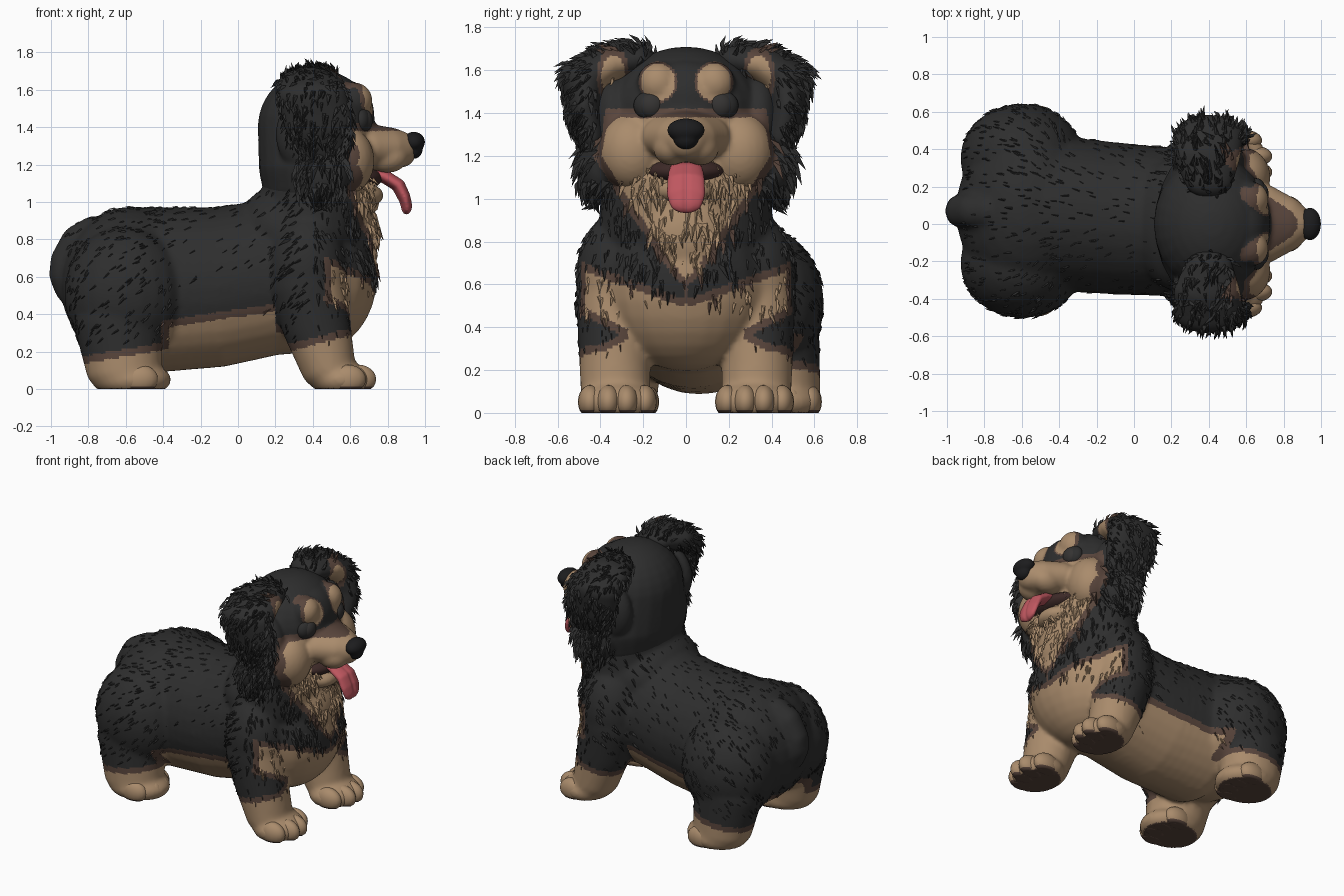
import bpy, bmesh, math, random
from mathutils import Vector, Matrix

if "Cube" in bpy.data.objects:
    bpy.data.objects.remove(bpy.data.objects["Cube"])

random.seed(4)

def mat(name, r, g, b):
    m = bpy.data.materials.new(name)
    m.diffuse_color = (r, g, b, 1)
    m.use_nodes = True
    m.node_tree.nodes["Principled BSDF"].inputs["Base Color"].default_value = m.diffuse_color
    return m

BLACK = mat("black fur", .027, .027, .027)
TAN = mat("tan fur", .40, .26, .15)
BROWN = mat("dark brown fur", .10, .06, .045)
PINK = mat("tongue pink", .52, .095, .115)
NOSE = mat("nose black", .012, .012, .013)
EYE = mat("eye grey", .035, .033, .032)
MOUTH = mat("mouth dark", .045, .022, .020)
FUR = [BLACK, TAN, BROWN]

def blob(bm, c, r, seg=24):
    bmesh.ops.create_uvsphere(bm, u_segments=seg, v_segments=seg * 2 // 3, radius=1,
                              matrix=Matrix.Translation(c) @ Matrix.Diagonal((*r, 1)))

def chain(bm, pts, n=6):
    # ellipsoids interpolated along a path of (centre, radii)
    for (c0, r0), (c1, r1) in zip(pts, pts[1:]):
        for i in range(n + 1):
            t = i / n
            blob(bm, Vector(c0).lerp(Vector(c1), t), Vector(r0).lerp(Vector(r1), t))

def finish(bm, name, mats, voxel=0, smooth=6):
    me = bpy.data.meshes.new(name)
    bm.to_mesh(me)
    bm.free()
    ob = bpy.data.objects.new(name, me)
    bpy.context.collection.objects.link(ob)
    if voxel:
        m = ob.modifiers.new("fuse", 'REMESH')
        m.mode, m.voxel_size = 'VOXEL', voxel
        m = ob.modifiers.new("soften", 'SMOOTH')
        m.factor, m.iterations = .5, smooth
        dg = bpy.context.evaluated_depsgraph_get()
        new = bpy.data.meshes.new_from_object(ob.evaluated_get(dg))
        ob.modifiers.clear()
        ob.data = new
    me = ob.data
    for m in mats:
        me.materials.append(m)
    for v in me.vertices:
        v.co.z = max(v.co.z, 0)
    for p in me.polygons:
        p.use_smooth = True
    return ob

def interp(x, pts):
    for (a, u), (b, v) in zip(pts, pts[1:]):
        if x <= b:
            return u + (v - u) * max(0, x - a) / (b - a)
    return pts[-1][1]

BIB = [(.60, -.03), (.64, .02), (.8, .13), (.9, .2), (1.0, .27), (1.1, .33), (1.2, .395), (1.4, .36)]

# Coat pattern: signed margin inside the tan areas, with a brown rim
def coat(p, n):
    x, y, z = p
    a = abs(y)
    if n.z < -.8 and z < .012:
        return 2
    ztop = .49 + .36 * a
    d = min(x - (.62 if z > 1 else .58), 1.38 - z, interp(z, BIB) - a)
    d = max(d, (1 - math.hypot((a - .13) / .08, (z - 1.545) / .085)) * .3 if x > .55 else -1)
    if z < .8:
        yc = a if x > 0 else abs(y - .06)
        d = max(d, min(.27 - yc, ztop - z, x + .8))
        if x > .2:
            d = max(d, .20 + .26 * (x - .27) - z, min(x - .50, ztop - z, z - .38 - .5 * (a - .25)),
                    min(x - .5, .35 - .6 * (a - .27) - z))
        else:
            d = max(d, min(.33 + .15 * (x + .37) - z, x + .37))
            if x < -.2:
                d = max(d, .14 + .17 * (x + .8) - z)
    return 1 if d > 0 else 2 if d > -.04 else 0

def ear_coat(p, n):
    d = 1 - math.hypot((abs(p.y) - .34) / .055, (p.z - 1.57) / .10)
    return 0 if n.x < .2 or d < -.4 else 1 if d > 0 else 2

def paint(ob, rule):
    for p in ob.data.polygons:
        p.material_index = rule(p.center, p.normal)

# Body: torso, neck, legs and tail fused together
bm = bmesh.new()
blob(bm, (-.57, .07, .56), (.38, .48, .415))
chain(bm, [((-.45, .06, .53), (.25, .42, .445)), ((-.1, .03, .545), (.25, .41, .43)),
           ((.2, .01, .60), (.22, .40, .42)), ((.41, 0, .60), (.335, .405, .405))])
chain(bm, [((.24, 0, .85), (.25, .36, .24)), ((.40, 0, .86), (.30, .41, .25)),
           ((.43, 0, 1.08), (.30, .40, .2))])
blob(bm, (.61, 0, .83), (.14, .22, .22))
chain(bm, [((-.78, .07, .85), (.07, .09, .075)), ((-.88, .07, .79), (.065, .09, .08)),
           ((-.945, .07, .68), (.06, .085, .08)), ((-.95, .07, .61), (.06, .08, .08)),
           ((-.92, .07, .53), (.06, .065, .065))])
for s in (-1, 1):
    yh = .07 + s * .38
    blob(bm, (-.60, .07 + s * .28, .51), (.33, .295, .36))
    chain(bm, [((-.64, yh - s * .02, .36), (.24, .195, .2)), ((-.61, yh, .1), (.205, .18, .13))])
    blob(bm, (-.57, yh, .05), (.215, .185, .10))
    blob(bm, (.37, s * .31, .64), (.21, .205, .30))
    chain(bm, [((.37, s * .33, .55), (.20, .185, .2)), ((.42, s * .335, .33), (.185, .17, .15)),
               ((.48, s * .33, .12), (.15, .165, .13))])
    blob(bm, (.55, s * .32, .05), (.165, .19, .10))
body = finish(bm, "body", FUR, .014, 16)
paint(body, coat)

# Head: skull, cheeks, brows, muzzle and lower jaw
bm = bmesh.new()
chain(bm, [((.42, 0, 1.40), (.315, .36, .31)), ((.41, 0, 1.19), (.30, .43, .23)),
           ((.42, 0, 1.08), (.29, .41, .16))])
blob(bm, (.58, 0, 1.46), (.15, .22, .19))
chain(bm, [((.70, 0, 1.29), (.15, .21, .125)), ((.80, 0, 1.285), (.13, .155, .115)),
           ((.88, 0, 1.28), (.075, .10, .095))])
chain(bm, [((.56, 0, 1.05), (.15, .24, .10)), ((.67, 0, 1.035), (.11, .13, .065))])
for s in (-1, 1):
    blob(bm, (.58, s * .25, 1.22), (.15, .16, .18))
    blob(bm, (.40, s * .34, 1.36), (.20, .11, .22))
    blob(bm, (.45, s * .40, 1.15), (.15, .10, .16))
    blob(bm, (.62, s * .13, 1.54), (.10, .10, .10))
    blob(bm, (.80, s * .07, 1.24), (.11, .085, .085))
head = finish(bm, "head", FUR, .012, 10)
paint(head, coat)

# Floppy ears
bm = bmesh.new()
for s in (-1, 1):
    chain(bm, [((.40, s * .23, 1.65), (.13, .09, .075)), ((.39, s * .36, 1.63), (.18, .11, .09)),
               ((.40, s * .47, 1.56), (.19, .115, .10)), ((.43, s * .475, 1.43), (.19, .085, .13)),
               ((.45, s * .44, 1.30), (.15, .07, .10))])
ears = finish(bm, "ears", FUR, .014)
paint(ears, ear_coat)

# Toes on all four paws
bm = bmesh.new()
for px, py in ((.64, .32), (.64, -.32), (-.47, .45), (-.47, -.31)):
    for k in (-1.5, -.5, .5, 1.5):
        blob(bm, (px - .055 * (abs(k) > 1), py + k * .085, .052), (.10, .057, .078), 18)
toes = finish(bm, "toes", FUR)
paint(toes, lambda p, n: 2 if p.z < .008 else 1)

# Nose, eyes with dark rims, mouth, tongue
bm = bmesh.new()
blob(bm, (.94, 0, 1.32), (.06, .088, .055))
blob(bm, (.94, 0, 1.285), (.048, .06, .055))
finish(bm, "nose", [NOSE], .008, 4)
for part, x, r, m in (("eyes", .675, (.045, .06, .06), EYE), ("eye_rims", .655, (.055, .085, .072), BLACK)):
    bm = bmesh.new()
    for s in (-1, 1):
        blob(bm, (x, s * .16, 1.435), r)
    finish(bm, part, [m])
bm = bmesh.new()
blob(bm, (.64, 0, 1.13), (.135, .19, .065))
finish(bm, "mouth", [MOUTH])
bm = bmesh.new()
chain(bm, [((.66, 0, 1.16), (.06, .07, .03)), ((.78, 0, 1.14), (.05, .08, .028)),
           ((.86, 0, 1.09), (.035, .09, .035)), ((.895, 0, 1.02), (.028, .092, .045)),
           ((.905, 0, .98), (.027, .078, .048))])
tongue = finish(bm, "tongue", [PINK], .009, 4)
for v in tongue.data.vertices:  # centre groove
    v.co.x -= .008 * max(0, 1 - abs(v.co.y) / .02)

# Fur tufts: short leaning blades scattered over the coat; rules return (length, chance, lift)
def body_fur(p):
    x, y, z = p
    if x > .5 and z > .66 and abs(y) < .3:
        return .10, .7, .25
    if z < .26 or z > 1.08 or x < -.9 or (x > .2 and z < .5 and abs(y) < .3):
        return 0, 0, 0
    if x < -.3:
        return .055, .4, .12
    if x > .15:
        return (.07, .45, .22) if z > .45 else (.045, .25, .1)
    return (.055, .15, .06) if z > .5 else (0, 0, 0)

def head_fur(p):
    if p.x < .3 or (p.x > .6 and p.z > 1.1):
        return 0, 0, 0
    if p.z < 1.32 and abs(p.y) > .34:
        return .11, .6, .5
    if p.z < 1.02:
        return .10, .6, .3
    return 0, 0, 0

def ear_fur(p):
    if p.x > .53 and abs(p.y) < .42:
        return 0, 0, 0
    return .075, .6, .45

def tufts(ob, name, rule, flow, count):
    bm = bmesh.new()
    polys = ob.data.polygons
    for i in range(count):
        f = polys[random.randrange(len(polys))]
        p, n = f.center, f.normal
        L, chance, lift = rule(p)
        if random.random() > chance:
            continue
        d = Vector(flow(p)) + Vector([random.uniform(-.25, .25) for _ in range(3)])
        d = (d - n * d.dot(n)).normalized()
        L *= random.uniform(.6, 1.15)
        lift *= random.uniform(.2, 1)
        side = n.cross(d) * L * .2
        base = p - n * .008
        a, b = bm.verts.new(base - side), bm.verts.new(base + side)
        c = bm.verts.new(p + d * L * .35 + n * (L * lift * .6 + .004))
        tip = bm.verts.new(p + d * L + n * L * lift * .8)
        for tri in ((a, c, tip), (c, b, tip), (a, b, c), (b, a, tip)):
            bm.faces.new(tri).material_index = f.material_index
    bmesh.ops.recalc_face_normals(bm, faces=bm.faces)
    o = finish(bm, name, FUR)
    for q in o.data.polygons:
        q.use_smooth = False

tufts(body, "body_fur", body_fur, lambda p: (-.9 if p.x < .4 else .1, 0, -.8), 6500)
tufts(head, "head_fur", head_fur, lambda p: (-.1, .35 * math.copysign(1, p.y), -1), 3000)
tufts(ears, "ear_fur", ear_fur, lambda p: (-.1, .5 * math.copysign(1, p.y), -.8 if p.z < 1.66 else .3), 1600)
